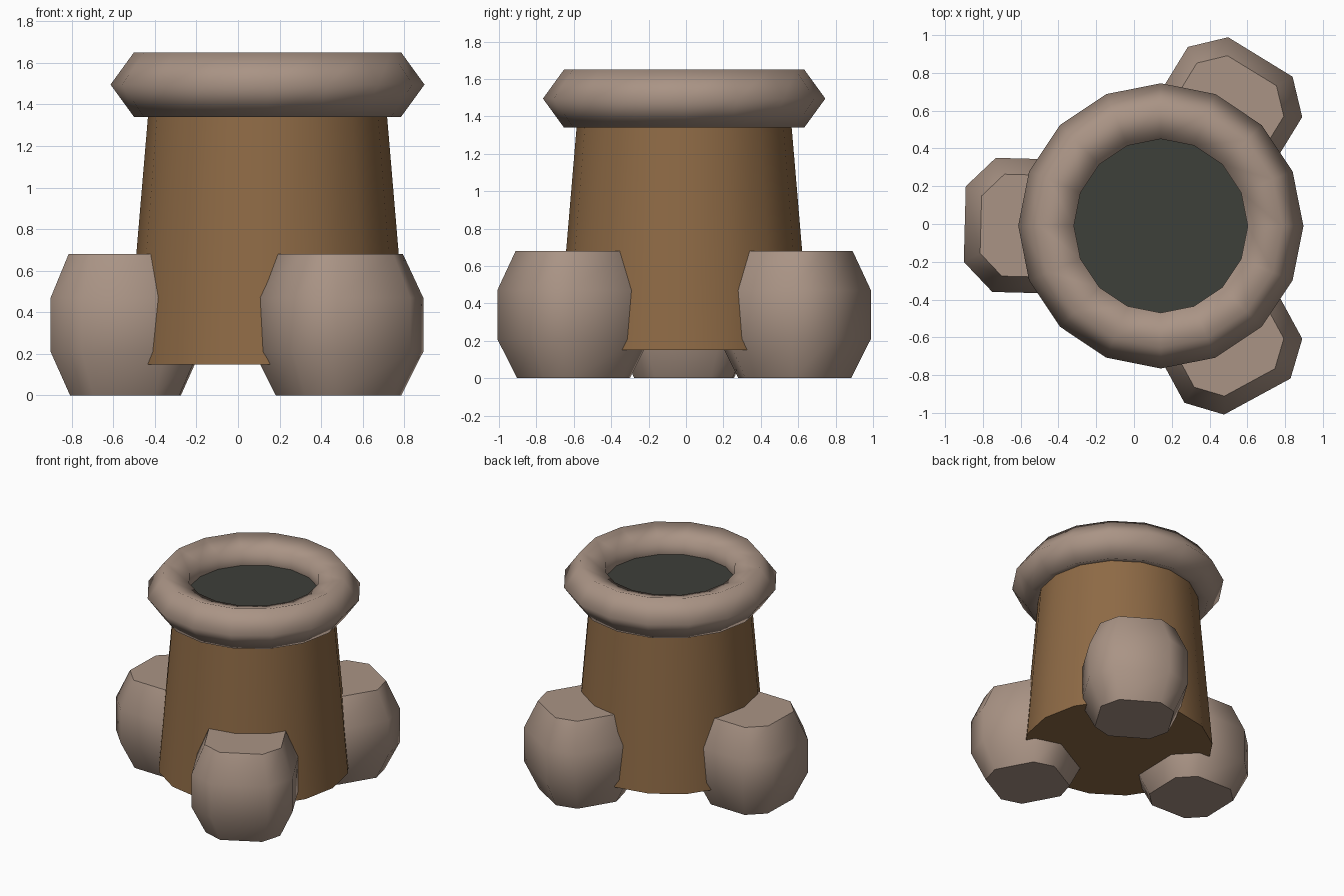
import bpy
import bmesh
from math import cos, sin, tau, radians

cube = bpy.data.objects.get("Cube")
if cube:
    bpy.data.objects.remove(cube, do_unlink=True)

CENTRE = (0.142, -0.01)


def material(name, colour):
    mat = bpy.data.materials.new(name)
    mat.use_nodes = True
    mat.diffuse_color = (*colour, 1)
    mat.node_tree.nodes["Principled BSDF"].inputs["Base Color"].default_value = (*colour, 1)
    return mat


stone = material("warm_stone", (0.40, 0.295, 0.235))
wood = material("brown_wood", (0.27, 0.144, 0.06))
dark = material("dark_opening", (0.048, 0.05, 0.041))


def circle(radius, z, sides=16):
    return [(radius * cos(tau * i / sides), radius * sin(tau * i / sides), z)
            for i in range(sides)]


def loft(name, rings, mat, angle, closed=False):
    """Skin a stack of rings; cap the ends, or join last to first if closed."""
    bm = bmesh.new()
    loops = [[bm.verts.new(p) for p in ring] for ring in rings]
    pairs = list(zip(loops, loops[1:]))
    if closed:
        pairs.append((loops[-1], loops[0]))
    else:
        bm.faces.new(loops[0][::-1])
        if len(loops) > 1:
            bm.faces.new(loops[-1])
    n = len(rings[0])
    for low, high in pairs:
        for i in range(n):
            j = (i + 1) % n
            bm.faces.new((low[i], low[j], high[j], high[i]))
    if len(loops) > 1:
        bmesh.ops.recalc_face_normals(bm, faces=bm.faces)
    else:
        bmesh.ops.reverse_faces(bm, faces=bm.faces)
    mesh = bpy.data.meshes.new(name)
    bm.to_mesh(mesh)
    bm.free()
    mesh.materials.append(mat)
    obj = bpy.data.objects.new(name, mesh)
    bpy.context.collection.objects.link(obj)
    obj.location = (*CENTRE, 0)
    bpy.ops.object.select_all(action="DESELECT")
    obj.select_set(True)
    bpy.context.view_layer.objects.active = obj
    bpy.ops.object.shade_smooth_by_angle(angle=radians(angle))
    return obj


# Tapered barrel
loft("barrel", [circle(0.676, 0.15), circle(0.57, 1.4)], wood, 50)

# Rim: five-sided ring with its point facing outward
rim_profile = [(0.592 + 0.163 * cos(tau * k / 5), 1.495 + 0.163 * sin(tau * k / 5))
               for k in range(5)]
loft("rim", [circle(r, z) for r, z in rim_profile], stone, 180, closed=True)

# Dark disc inside the rim
loft("opening", [circle(0.462, 1.48)], dark, 30)


# Three chunky feet with clipped corners
def clipped_square(scale, z, half=0.355, flat=0.2):
    h, f = half * scale, flat * scale
    return [(h, -f, z), (h, f, z), (f, h, z), (-f, h, z),
            (-h, f, z), (-h, -f, z), (-f, -h, z), (f, -h, z)]


foot_profile = [(0.74, 0), (1, 0.21), (1, 0.47), (0.76, 0.68)]
for name, degrees in (("right_foot", 180), ("back_left_foot", 60), ("front_left_foot", -60)):
    foot = loft(name, [clipped_square(s, z) for s, z in foot_profile], stone, 60)
    a = radians(degrees)
    foot.location = (CENTRE[0] + 0.683 * cos(a), CENTRE[1] + 0.683 * sin(a), 0)
    foot.rotation_euler.z = a - radians(1.5)
